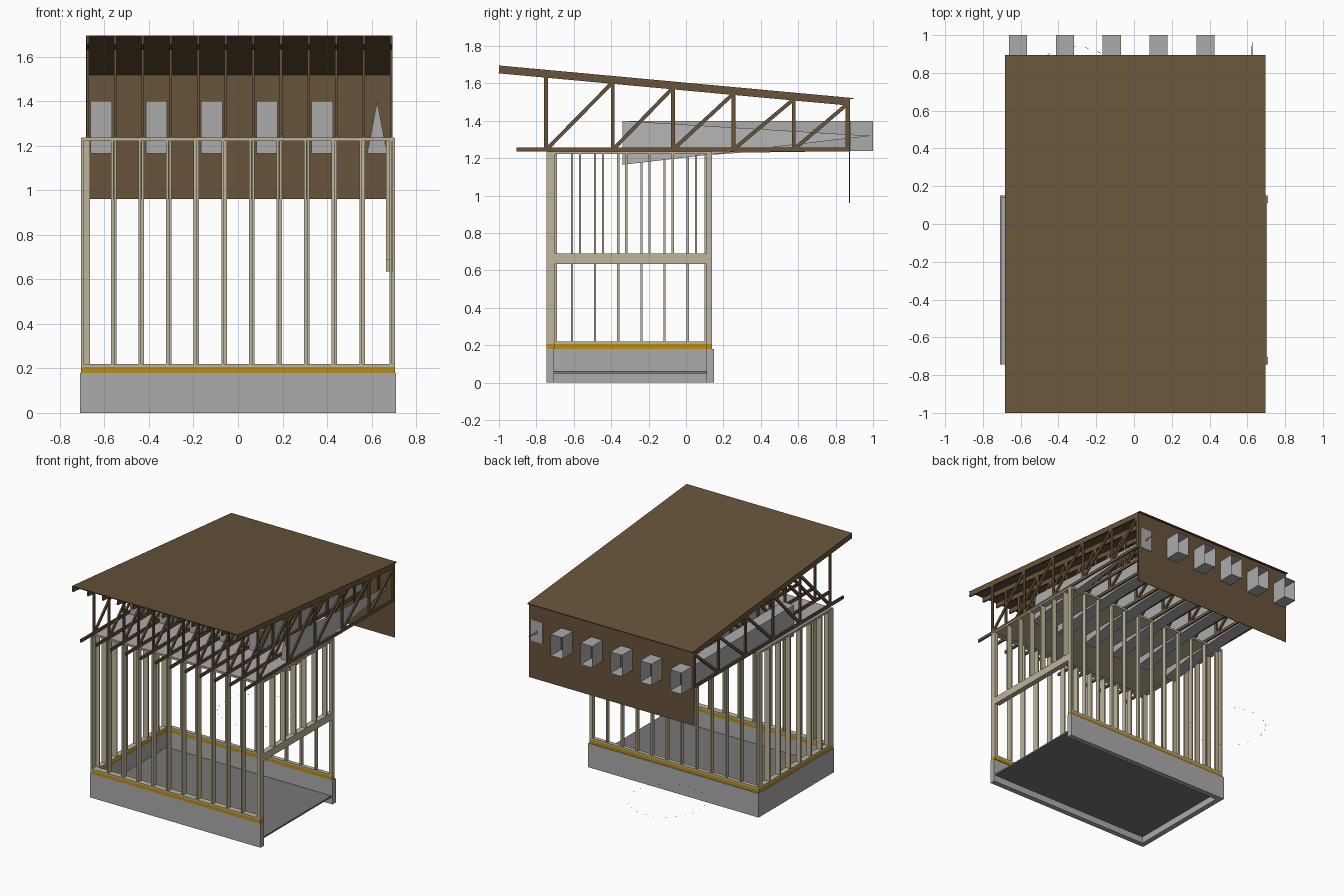
import bpy, bmesh
from math import cos, sin, pi, hypot

cube = bpy.data.objects.get("Cube")
if cube:
    bpy.data.objects.remove(cube, do_unlink=True)


def material(name, r, g, b):
    m = bpy.data.materials.new(name)
    m.use_nodes = True
    m.diffuse_color = (r, g, b, 1)
    m.node_tree.nodes["Principled BSDF"].inputs["Base Color"].default_value = (r, g, b, 1)
    return m


concrete = material("concrete grey", 0.41, 0.41, 0.41)
floor_grey = material("floor grey", 0.19, 0.18, 0.18)
timber = material("pale timber", 0.51, 0.46, 0.32)
gold = material("gold sill", 0.5, 0.27, 0.008)
brown = material("dark brown timber", 0.14, 0.088, 0.042)


def finish(bm, name, *mats):
    bmesh.ops.recalc_face_normals(bm, faces=bm.faces)
    mesh = bpy.data.meshes.new(name)
    bm.to_mesh(mesh)
    bm.free()
    for m in mats:
        mesh.materials.append(m)
    ob = bpy.data.objects.new(name, mesh)
    bpy.context.collection.objects.link(ob)
    return ob


def prism(bm, profile, x0, x1):
    """Extrude a (y, z) profile along x."""
    a = [bm.verts.new((x0, y, z)) for y, z in profile]
    b = [bm.verts.new((x1, y, z)) for y, z in profile]
    bm.faces.new(a)
    bm.faces.new(b)
    n = len(a)
    return [bm.faces.new((a[i], a[(i + 1) % n], b[(i + 1) % n], b[i])) for i in range(n)]


def block(bm, x0, x1, y0, y1, z0, z1):
    return prism(bm, [(y0, z0), (y1, z0), (y1, z1), (y0, z1)], x0, x1)


def bar(bm, x, p, q, width, thick):
    """Straight timber between two (y, z) points."""
    dy, dz = q[0] - p[0], q[1] - p[1]
    k = width / 2 / hypot(dy, dz)
    ny, nz = -dz * k, dy * k
    prism(bm, [(p[0] + ny, p[1] + nz), (q[0] + ny, q[1] + nz),
               (q[0] - ny, q[1] - nz), (p[0] - ny, p[1] - nz)], x - thick / 2, x + thick / 2)


def blocks(name, mat, boxes):
    bm = bmesh.new()
    for b in boxes:
        block(bm, *b)
    return finish(bm, name, mat)


STEP, T = 0.124, 0.0116
FRONT, BACK, LEFT = (-0.745, -0.70), (0.11, 0.14), (-0.705, -0.665)
TOP = 1.235

# Foundation: three upstand walls and a thin slab open at one end
blocks("foundation_walls", concrete, [
    (-0.71, 0.71, -0.745, -0.705, 0, 0.18),
    (-0.71, 0.71, 0.11, 0.15, 0, 0.18),
    (-0.71, -0.67, -0.705, 0.11, 0, 0.18)])
blocks("floor_slab", floor_grey, [(-0.67, 0.70, -0.705, 0.11, 0.05, 0.062)])


# Horizontal wall plates on three sides
def plates(z0, z1):
    return [(-0.705, 0.705, *FRONT, z0, z1), (-0.705, 0.705, *BACK, z0, z1),
            (*LEFT, FRONT[1], BACK[0], z0, z1)]


blocks("sill_plates", gold, plates(0.18, 0.207))
blocks("sole_plates", timber, plates(0.207, 0.219))
blocks("top_plates", timber, plates(1.222, TOP) + [(0.665, 0.705, FRONT[1], BACK[0], 1.222, TOP)])

# Studs
Z0, Z1 = 0.219, 1.222
for name, span, start in (("front", FRONT, -0.571), ("back", BACK, -0.558)):
    xs = [start + STEP * i for i in range(10)] + [-0.705, 0.68, 0.693]
    blocks(name + "_wall_studs", timber, [(x, x + T, *span, Z0, Z1) for x in xs])
ys = [-0.616 + STEP * i for i in range(6)]
blocks("left_wall_studs", timber, [(*LEFT, y, y + T, Z0, Z1) for y in ys + [-0.70, 0.098]])

# Open end: header beam with short studs above
blocks("end_header_beam", timber, [(0.665, 0.705, FRONT[1], BACK[0], 0.635, 0.69)])
blocks("end_short_studs", timber,
       [(0.665, 0.705, y + 0.043, y + 0.043 + T, 0.69, Z1) for y in ys])

# Ceiling sheet: grey above, timber below
bm = bmesh.new()
block(bm, -0.70, 0.70, -0.74, 0.14, 1.226, 1.237)
ceiling = finish(bm, "ceiling_panel", timber, concrete)
for p in ceiling.data.polygons:
    p.material_index = 1 if p.normal.z > 0.5 else 0


# Roof trusses
def roof_z(y):
    return 1.69 - (y + 1) * 0.092


posts = [-0.748, -0.392, -0.07, 0.254, 0.576, 0.862]
bm = bmesh.new()
for i in range(12):
    x = -0.675 + STEP * i
    bar(bm, x, (-1, roof_z(-1) - 0.018), (0.875, roof_z(0.875) - 0.018), 0.036, T)
    bar(bm, x, (-0.905, 1.247), (0.872, 1.247), 0.022, T)
    for y in posts:
        bar(bm, x, (y, 1.25), (y, roof_z(y) - 0.02), 0.02, T)
    for y0, y1 in zip(posts, posts[1:]):
        bar(bm, x, (y0 + 0.01, 1.255), (y1 - 0.008, roof_z(y1) - 0.036), 0.02, T)
finish(bm, "roof_trusses", brown)

# Roof sheet and hanging back board
bm = bmesh.new()
prism(bm, [(-1, roof_z(-1)), (0.895, roof_z(0.895)),
           (0.895, roof_z(0.895) + 0.006), (-1, roof_z(-1) + 0.006)], -0.682, 0.695)
finish(bm, "roof_sheet", brown)
blocks("back_board", brown, [(-0.682, 0.695, 0.872, 0.876, 0.96, 1.52)])

# Hollow ducts, open at the back
duct = [(-0.34, 1.4), (-0.34, 1.165), (-0.06, 1.205), (0.3, 1.23), (1, 1.24), (1, 1.4)]
bm = bmesh.new()
for i in range(5):
    x = -0.662 + 0.248 * i
    sides = prism(bm, duct, x, x + 0.096)
    bmesh.ops.delete(bm, geom=[sides[4]], context='FACES_ONLY')
finish(bm, "ducts", concrete)

# Tapered end duct and its flat cover
bm = bmesh.new()
base = [bm.verts.new(c) for c in ((0.58, -0.34, 1.165), (0.67, -0.34, 1.165), (0.625, -0.34, 1.4))]
tip = bm.verts.new((0.625, 0.99, 1.32))
bm.faces.new(base)
for i in range(3):
    bm.faces.new((base[i], base[(i + 1) % 3], tip))
finish(bm, "tapered_duct", concrete)
blocks("duct_cover", concrete, [(0.578, 0.674, 0.876, 0.879, 1.24, 1.4)])

# Fine dashed ring floating behind the back wall
bm = bmesh.new()
dashes = 24
for i in range(dashes):
    a0, a1 = 2 * pi * i / dashes, 2 * pi * (i + 0.3) / dashes
    bm.faces.new([bm.verts.new((-0.31 + r * cos(a), 0.67 + r * sin(a), 0.22))
                  for r, a in ((0.268, a0), (0.27, a0), (0.27, a1), (0.268, a1))])
finish(bm, "dashed_ring", brown)
